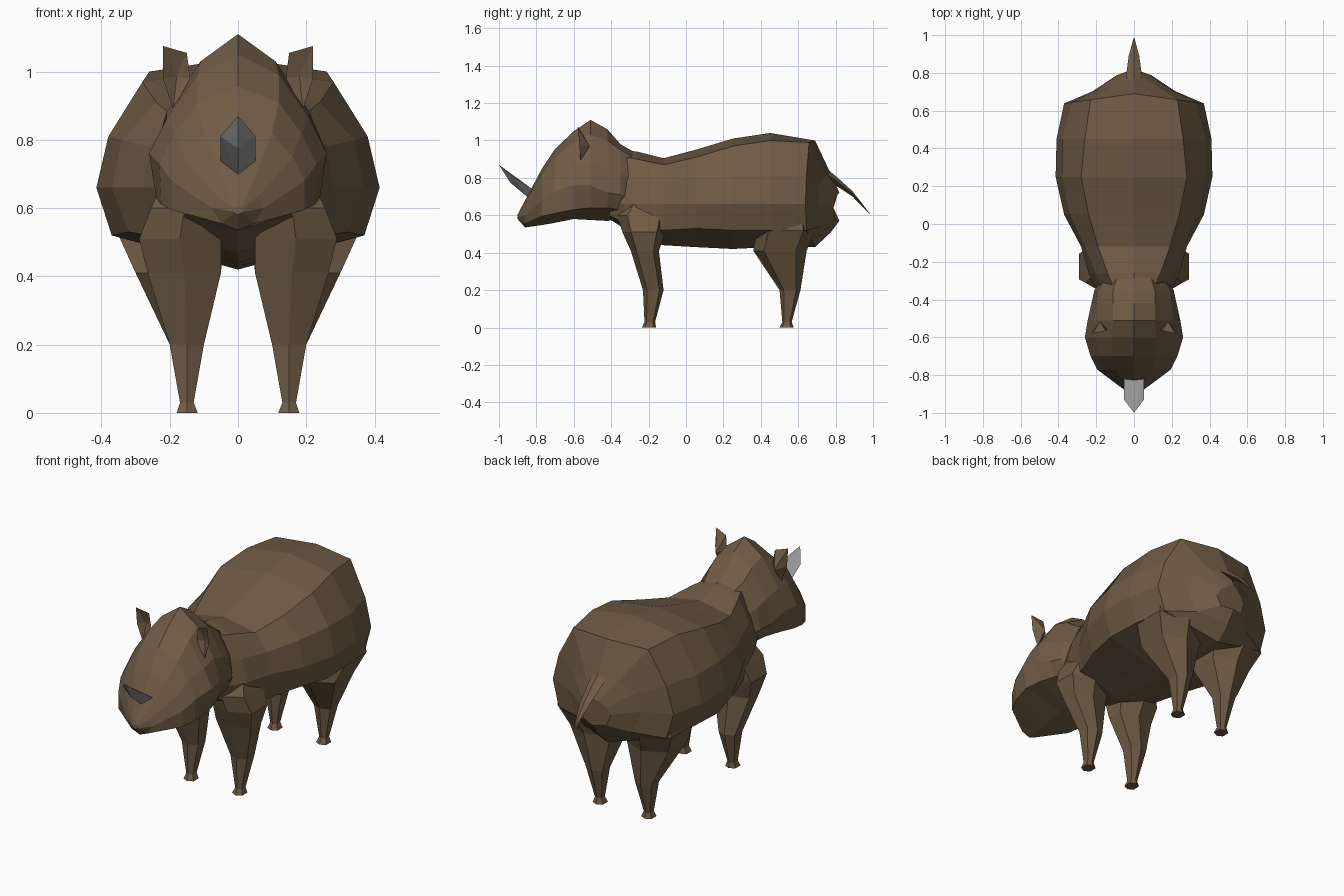
import bpy, bmesh, math


def material(name, rgb):
    m = bpy.data.materials.new(name)
    m.diffuse_color = (*rgb, 1)
    return m


BROWN = material("brown hide", (0.16, 0.105, 0.058))
GREY = material("grey horn", (0.30, 0.30, 0.30))


def finish(bm, name, mat):
    bmesh.ops.recalc_face_normals(bm, faces=bm.faces)
    me = bpy.data.meshes.new(name)
    bm.to_mesh(me)
    bm.free()
    me.materials.append(mat)
    ob = bpy.data.objects.new(name, me)
    bpy.context.collection.objects.link(ob)
    return ob


def loft(name, rings, mat=BROWN):
    """Skin closed rings of equal length and cap both ends."""
    bm = bmesh.new()
    loops = [[bm.verts.new(p) for p in r] for r in rings]
    n = len(loops[0])
    for a, b in zip(loops, loops[1:]):
        for i in range(n):
            j = (i + 1) % n
            bm.faces.new((a[i], a[j], b[j], b[i]))
    bm.faces.new(loops[0])
    bm.faces.new(loops[-1])
    return finish(bm, name, mat)


def hull(name, pts, mat=BROWN):
    bm = bmesh.new()
    for p in pts:
        bm.verts.new(p)
    bmesh.ops.convex_hull(bm, input=bm.verts[:])
    return finish(bm, name, mat)


def section(y, top, half, bottom, sweep=0):
    """Symmetric cross-section from one half profile, swept forward at the sides."""
    right = [(x, y - sweep * x, z) for x, z in half]
    left = [(-x, y, z) for x, y, z in reversed(right)]
    return [(0, y, top)] + right + [(0, y, bottom)] + left


# Barrel body, running from rump to neck
loft("body", [
    section(0.82, 0.72, [(.03, .71), (.07, .68), (.09, .64), (.07, .58)], .57, .35),
    section(0.775, 0.82, [(.1, .81), (.19, .76), (.22, .66), (.17, .54)], .51, .33),
    section(0.69, 1.00, [(.23, .99), (.33, .81), (.37, .66), (.33, .52)], .43, .14),
    section(0.45, 1.04, [(.26, 1.0), (.38, .81), (.41, .66), (.36, .52)], .43),
    section(0.25, 1.01, [(.28, .97), (.38, .81), (.415, .66), (.37, .52)], .42),
    section(0.05, 0.95, [(.24, .91), (.34, .80), (.37, .66), (.32, .53)], .43),
    section(-0.12, 0.905, [(.19, .87), (.26, .78), (.28, .66), (.26, .52)], .44),
    section(-0.26, 0.94, [(.14, .90), (.205, .78), (.24, .66), (.22, .53)], .47),
    section(-0.33, 0.95, [(.11, .91), (.17, .78), (.205, .66), (.18, .56)], .53),
    section(-0.41, 0.95, [(.09, .91), (.14, .78), (.16, .68), (.13, .60)], .58),
])

# Wedge head, from the nape to the snout
loft("head", [
    section(-0.28, 0.94, [(.09, .91), (.15, .80), (.16, .70), (.13, .64)], .61),
    section(-0.35, 0.98, [(.11, .95), (.19, .82), (.21, .71), (.17, .63)], .58),
    section(-0.42, 1.06, [(.11, 1.0), (.20, .85), (.225, .72), (.19, .64)], .57),
    section(-0.51, 1.11, [(.11, 1.03), (.21, .88), (.245, .76), (.22, .64)], .575),
    section(-0.60, 1.05, [(.12, .99), (.21, .86), (.26, .76), (.24, .63)], .58),
    section(-0.70, 0.955, [(.12, .91), (.185, .82), (.23, .73), (.225, .61)], .56),
    section(-0.77, 0.85, [(.10, .82), (.16, .75), (.195, .68), (.195, .595)], .548),
    section(-0.86, 0.68, [(.04, .67), (.065, .64), (.075, .60), (.05, .555)], .535),
    section(-0.90, 0.605, [(.01, .604), (.015, .60), (.02, .59), (.01, .585)], .58),
])


# Legs: each row is z, inner x, outer x, front y, back y
def leg(name, rows, side):
    rings = []
    for z, x0, x1, y0, y1 in rows:
        cx, cy = (x0 + x1) / 2, (y0 + y1) / 2
        d = (y1 - y0) * 0.3
        rings.append([(side * x, y, z) for x, y in (
            (cx, y0), (x1, cy - d), (x1, cy + d),
            (cx, y1), (x0, cy + d), (x0, cy - d))])
    loft(name, rings)


FRONT = [(0, .118, .18, -.235, -.16), (.03, .13, .17, -.222, -.165),
         (.2, .10, .20, -.23, -.12), (.41, .05, .265, -.295, -.145),
         (.51, .05, .29, -.34, -.11), (.60, .06, .255, -.37, -.08),
         (.72, .10, .20, -.28, -.12)]
HIND = [(0, .118, .18, .50, .575), (.03, .13, .17, .515, .565),
        (.2, .10, .20, .50, .612), (.41, .05, .30, .36, .645),
        (.52, .04, .35, .38, .69), (.62, .08, .33, .42, .66)]
for side, label in ((1, "left"), (-1, "right")):
    leg("front_leg_" + label, FRONT, side)
    leg("hind_leg_" + label, HIND, side)
    # Folded leaf-shaped ear with a hollow front
    rim = [(.15, -.565, 1.055), (.22, -.58, 1.075), (.22, -.57, .98),
           (.19, -.565, .89), (.14, -.56, .98)]
    bm = bmesh.new()
    vs = [bm.verts.new((side * x, y, z)) for x, y, z in rim]
    dent = bm.verts.new((side * .18, -.545, .985))
    back = bm.verts.new((side * .18, -.515, .97))
    for i in range(5):
        for c in (dent, back):
            bm.faces.new((vs[i], vs[(i + 1) % 5], c))
    finish(bm, "ear_" + label, BROWN)

# Keeled horn on the snout
hull("horn", [(0, -1.0, .87), (.052, -.93, .81), (-.052, -.93, .81),
              (.052, -.815, .735), (-.052, -.815, .735),
              (0, -.94, .775), (0, -.85, .70), (0, -.80, .72)], GREY)

# Tapering tail
loft("tail", [[(0, y, z + t), (w, y, z), (0, y, z - t), (-w, y, z)]
              for y, z, w, t in ((.74, .83, .045, .03), (.80, .785, .04, .025),
                                 (.89, .715, .028, .014), (.985, .605, .002, .002))])
